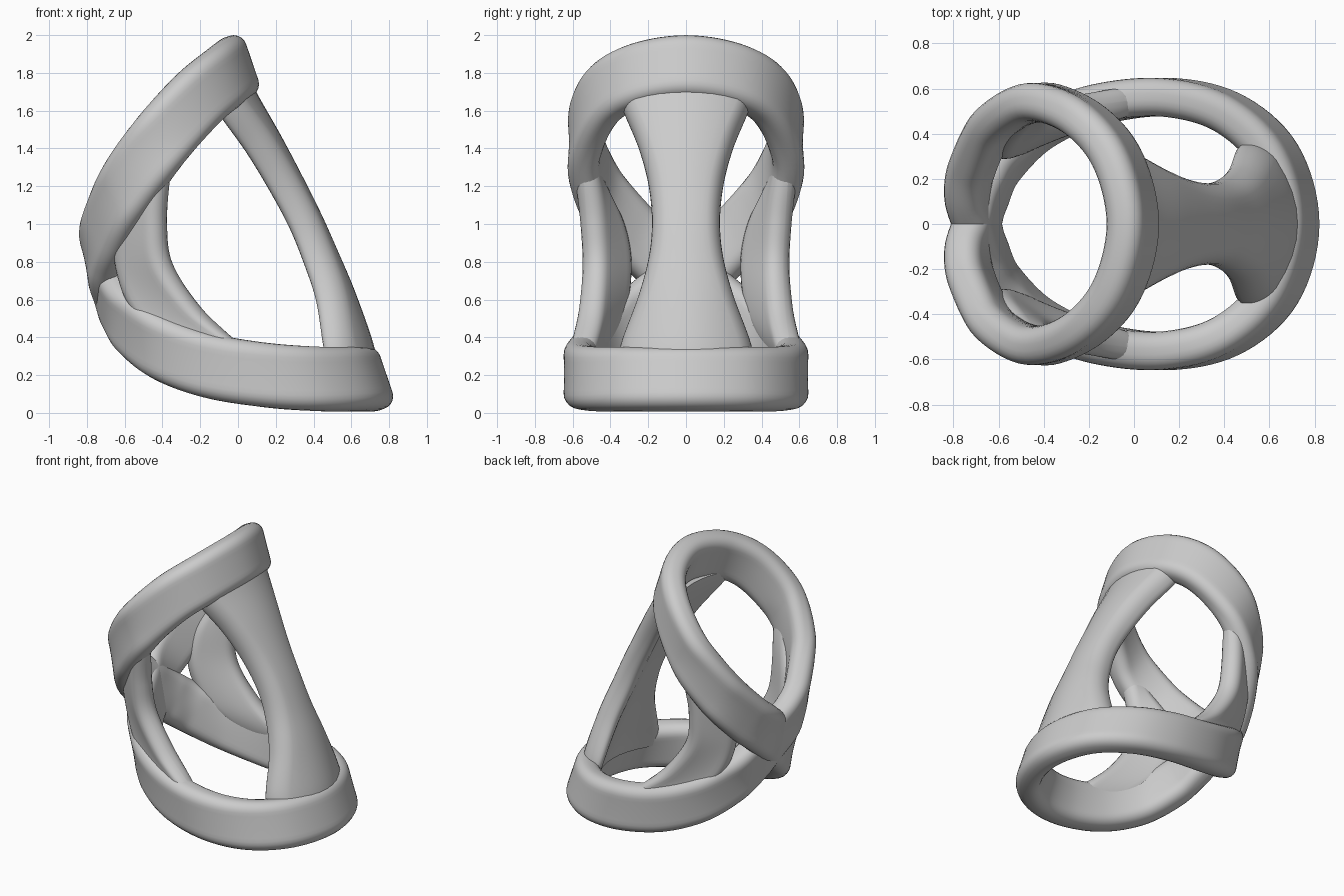
import bpy, bmesh, math
from mathutils import Vector

old = bpy.data.objects.get("Cube")
if old:
    bpy.data.objects.remove(old, do_unlink=True)

grey = bpy.data.materials.new("plain grey")
grey.use_nodes = True
grey.diffuse_color = (0.6, 0.6, 0.6, 1)
grey.node_tree.nodes["Principled BSDF"].inputs["Base Color"].default_value = (0.6, 0.6, 0.6, 1)


def spline(points, steps, closed=False):
    """Smooth curve through the points."""
    pts = [Vector(p) for p in points]
    n = len(pts)
    pick = (lambda i: pts[i % n]) if closed else (lambda i: pts[max(0, min(n - 1, i))])
    out = []
    for i in range(n if closed else n - 1):
        a, b, c, d = (pick(i + k) for k in (-1, 0, 1, 2))
        for s in range(steps):
            t = s / steps
            out.append(0.5 * (2 * b + (c - a) * t + (2 * a - 5 * b + 4 * c - d) * t * t
                              + (3 * b - a - 3 * c + d) * t ** 3))
    if not closed:
        out.append(pts[-1])
    return out


def section(hw, ht, radius, flat=8, arc=5):
    """Rounded rectangle, with extra points along the long sides."""
    r = min(radius, ht, hw)
    pts = []
    for k, (su, sv) in enumerate(((1, 1), (-1, 1), (-1, -1), (1, -1))):
        for j in range(arc + 1):
            a = math.pi / 2 * (k + j / arc)
            pts.append((su * (hw - r) + r * math.cos(a), sv * (ht - r) + r * math.sin(a)))
        if k in (0, 2):
            for j in range(1, flat):
                pts.append((su * (hw - r) * (1 - 2 * j / flat), sv * ht))
    return pts


def sweep(name, stations, closed=False, radius=0.07):
    """Each station is centre, wide axis, normal, half width, half thickness, bend."""
    bm = bmesh.new()
    rings = []
    for c, w, n, hw, ht, bend in stations:
        rings.append([bm.verts.new(c + w * u + n * v + bend * (u / hw) ** 2)
                      for u, v in section(hw, ht, radius)])
    pairs = list(zip(rings, rings[1:]))
    if closed:
        pairs.append((rings[-1], rings[0]))
    else:
        bm.faces.new(rings[0])
        bm.faces.new(rings[-1])
    for a, b in pairs:
        for i in range(len(a)):
            j = (i + 1) % len(a)
            bm.faces.new((a[i], a[j], b[j], b[i]))
    bmesh.ops.recalc_face_normals(bm, faces=bm.faces[:])
    mesh = bpy.data.meshes.new(name)
    bm.to_mesh(mesh)
    bm.free()
    mesh.materials.append(grey)
    obj = bpy.data.objects.new(name, mesh)
    bpy.context.collection.objects.link(obj)
    bpy.ops.object.select_all(action='DESELECT')
    obj.select_set(True)
    bpy.context.view_layer.objects.active = obj
    bpy.ops.object.shade_smooth_by_angle(angle=math.radians(50))


def strip(name, edge_a, edge_b, ht, bends, taper):
    """Plate lofted between two edge curves, thinned towards its ends."""
    steps = 8
    a, b, bend = (spline(p, steps) for p in (edge_a, edge_b, bends))
    mid = [(p + q) / 2 for p, q in zip(a, b)]
    last = len(mid) - 1
    rows = []
    for i, c in enumerate(mid):
        t = mid[min(i + 1, last)] - mid[max(i - 1, 0)]
        w = (a[i] - b[i]).normalized()
        thick = ht * (1 - taper * (2 * i / last - 1) ** 4)
        rows.append((c, w, t.cross(w).normalized(), (a[i] - b[i]).length / 2, thick, bend[i]))
    sweep(name, rows)


def flip(points):
    return [(x, -y, z) for x, y, z in points]


# Figure-eight band: upper loop, crossing, lower loop, then back mirrored
half = [(-0.005, 0, 1.83), (-0.07, 0.28, 1.78), (-0.22, 0.46, 1.655), (-0.42, 0.535, 1.43),
        (-0.595, 0.46, 1.18), (-0.695, 0.3, 0.97), (-0.728, 0.15, 0.835), (-0.695, 0, 0.705),
        (-0.65, -0.14, 0.59), (-0.57, -0.28, 0.475), (-0.4, -0.43, 0.345),
        (-0.15, -0.53, 0.25), (0.15, -0.56, 0.2), (0.42, -0.49, 0.18),
        (0.625, -0.3, 0.178), (0.705, 0, 0.178)]
path = spline(half + flip(half)[-2:0:-1], 8, closed=True)
rows = []
for i, c in enumerate(path):
    t = (path[(i + 1) % len(path)] - path[i - 1]).normalized()
    n = Vector((t.y, -t.x, 0)).normalized()
    n.z = 0.34 * n.x
    n = (n - t * n.dot(t)).normalized()
    rows.append((c, t.cross(n), n, 0.17, 0.085, Vector()))
sweep("figure_eight_band", rows, closed=True)

# Waisted front plate, curled back at its wide ends: x, half width, z, curl
plate = [(0.67, 0.36, 0.22, 0.14), (0.635, 0.345, 0.36, 0.14), (0.54, 0.25, 0.62, 0.08),
         (0.45, 0.195, 0.83, 0.055), (0.365, 0.18, 1.02, 0.045), (0.265, 0.2, 1.22, 0.055),
         (0.16, 0.255, 1.42, 0.075), (0.06, 0.33, 1.6, 0.11), (0.01, 0.36, 1.7, 0.12)]
side = [(x, w, z) for x, w, z, _ in plate]
strip("front_plate", side, flip(side), 0.083, [(-k, 0, 0) for *_, k in plate], 0.1)

# Side links between the loops
outer = [(-0.35, 0.545, 1.36), (-0.365, 0.54, 1.23), (-0.39, 0.525, 1.0), (-0.36, 0.515, 0.78),
         (-0.2, 0.525, 0.55), (0.0, 0.55, 0.37), (0.03, 0.56, 0.3)]
inner = [(-0.47, 0.545, 1.37), (-0.55, 0.47, 1.2), (-0.63, 0.36, 1.0), (-0.635, 0.32, 0.78),
         (-0.55, 0.36, 0.54), (-0.36, 0.465, 0.36), (-0.3, 0.5, 0.3)]
flat = [(0, 0, 0)] * len(outer)
strip("left_link", outer, inner, 0.074, flat, 0.4)
strip("right_link", flip(outer), flip(inner), 0.074, flat, 0.4)
